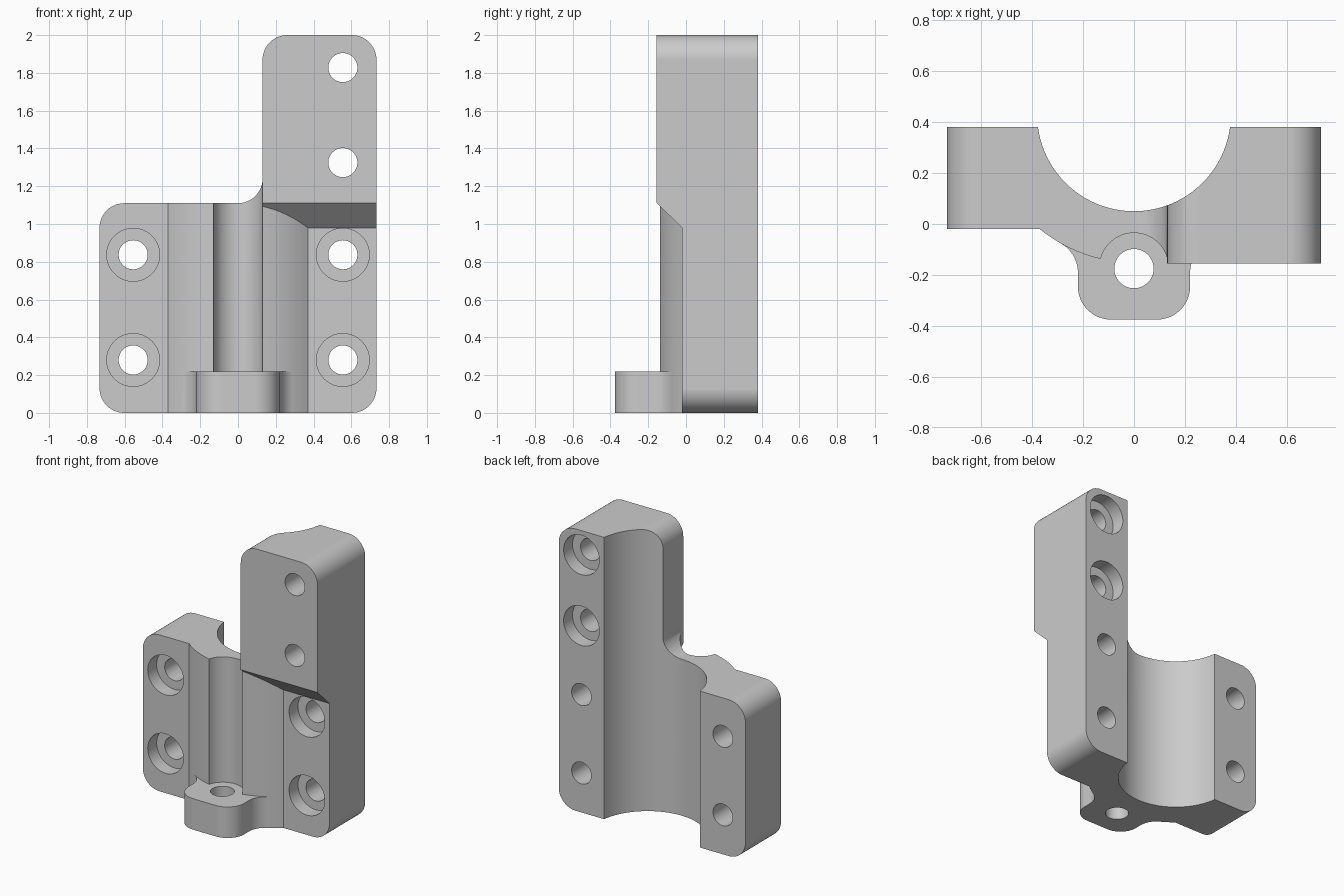
import bpy, bmesh
from math import cos, sin, radians, tan
from mathutils import Vector

if "Cube" in bpy.data.objects:
    bpy.data.objects.remove(bpy.data.objects["Cube"])

grey = bpy.data.materials.new("plain grey")
grey.use_nodes = True
COLOUR = (0.6, 0.6, 0.6, 1)
grey.diffuse_color = COLOUR
grey.node_tree.nodes["Principled BSDF"].inputs["Base Color"].default_value = COLOUR

HALF, BACK, FRONT, STEP = 0.733, 0.38, -0.02, -0.155   # main plan sizes
LOW_TOP, COLUMN_X, ROUND = 1.11, 0.13, 0.13
AXIS_Y = 0.43                                          # centre of the bore


def arc(cx, cy, r, a0, a1, n=16):
    """Points along an arc, angles in degrees."""
    angles = [radians(a0 + (a1 - a0) * i / n) for i in range(n + 1)]
    return [(cx + r * cos(a), cy + r * sin(a)) for a in angles]


def fillet(corner, before, after, r=ROUND, n=12):
    """Round one polygon corner, convex or concave."""
    p = Vector(corner)
    u = (Vector(before) - p).normalized()
    v = (Vector(after) - p).normalized()
    half = u.angle(v) / 2
    centre = p + (u + v).normalized() * (r / sin(half))
    reach = r / tan(half)
    start = (p + u * reach - centre).normalized()
    end = (p + v * reach - centre).normalized()
    return [tuple(centre + start.slerp(end, i / n).normalized() * r) for i in range(n + 1)]


def rounded(points):
    out = []
    for i, p in enumerate(points):
        out += fillet(p, points[i - 1], points[(i + 1) % len(points)])
    return out


def prism(name, points, axis, lo, hi):
    """Extrude a flat outline along an axis."""
    place = {"X": lambda u, v, t: (t, u, v),
             "Y": lambda u, v, t: (u, t, v),
             "Z": lambda u, v, t: (u, v, t)}[axis]
    bm = bmesh.new()
    a = [bm.verts.new(place(u, v, lo)) for u, v in points]
    b = [bm.verts.new(place(u, v, hi)) for u, v in points]
    bm.faces.new(a)
    bm.faces.new(b[::-1])
    for i in range(len(a)):
        j = (i + 1) % len(a)
        bm.faces.new((a[i], b[i], b[j], a[j]))
    bmesh.ops.recalc_face_normals(bm, faces=bm.faces)
    mesh = bpy.data.meshes.new(name)
    bm.to_mesh(mesh)
    bm.free()
    mesh.materials.append(grey)
    obj = bpy.data.objects.new(name, mesh)
    bpy.context.collection.objects.link(obj)
    return obj


def rod(name, u, v, r, axis, lo, hi, n=64):
    return prism(name, arc(u, v, r, 0, 360, n)[:-1], axis, lo, hi)


def combine(target, tool, operation):
    """Apply a boolean and remove the tool."""
    bpy.context.view_layer.objects.active = target
    mod = target.modifiers.new(operation, "BOOLEAN")
    mod.operation, mod.object, mod.solver = operation, tool, "EXACT"
    bpy.ops.object.modifier_apply(modifier=mod.name)
    bpy.data.objects.remove(tool)


# Clamp plate with a bulge concentric to the bore
plan = [(-0.9, 0.5), (-0.9, FRONT)]
plan += arc(0, AXIS_Y, 0.582, 230.6, 309.4, 24)
plan += [(0.9, FRONT), (0.9, 0.5)]
body = prism("clamp_bracket", plan, "Z", -0.1, 2.1)

# Vertical groove in the bulge
combine(body, rod("groove", 0, -0.17, 0.135, "Z", -0.2, 2.2), "DIFFERENCE")

# Thicker upper column with a sloped underside
slope = [(FRONT, 0.98), (STEP, LOW_TOP), (STEP, 2.1), (0.5, 2.1), (0.5, 0.98)]
combine(body, prism("column", slope, "X", COLUMN_X, 0.9), "UNION")

# Front lug with rounded nose and flared root
right_half = fillet((0.22, -0.375), (0, -0.375), (0.22, 0))
right_half += arc(0.35, -0.19, 0.13, 180, 115, 12) + [(0.28, 0.2)]
left_half = [(-x, y) for x, y in reversed(right_half)]
combine(body, prism("lug", right_half + left_half, "Z", -0.1, 0.22), "UNION")

# Front outline with rounded corners trims everything
outline = rounded([(-HALF, 0), (HALF, 0), (HALF, 2), (COLUMN_X, 2),
                   (COLUMN_X, LOW_TOP), (-HALF, LOW_TOP)])
combine(body, prism("outline", outline, "Y", -0.6, BACK), "INTERSECT")

# Main bore and lug hole
combine(body, rod("bore", 0, AXIS_Y, 0.38, "Z", -0.3, 2.3, 96), "DIFFERENCE")
combine(body, rod("lug_hole", 0, -0.175, 0.077, "Z", -0.3, 0.5), "DIFFERENCE")

# Bolt holes: lower ones counterbored in front, upper ones at the back
bolts = [(x, z, FRONT - 0.1, FRONT + 0.1) for x in (-0.555, 0.555) for z in (0.28, 0.837)]
bolts += [(0.555, z, BACK - 0.1, BACK + 0.1) for z in (1.325, 1.828)]
for x, z, lo, hi in bolts:
    combine(body, rod("bolt_hole", x, z, 0.077, "Y", -0.7, 0.7, 48), "DIFFERENCE")
    combine(body, rod("counterbore", x, z, 0.14, "Y", lo, hi), "DIFFERENCE")

# Smooth the curved faces, keep flats flat
bpy.ops.object.select_all(action="DESELECT")
body.select_set(True)
bpy.context.view_layer.objects.active = body
bpy.ops.object.shade_smooth_by_angle(angle=radians(25))
normals = body.modifiers.new("flat normals", "WEIGHTED_NORMAL")
normals.keep_sharp = True
